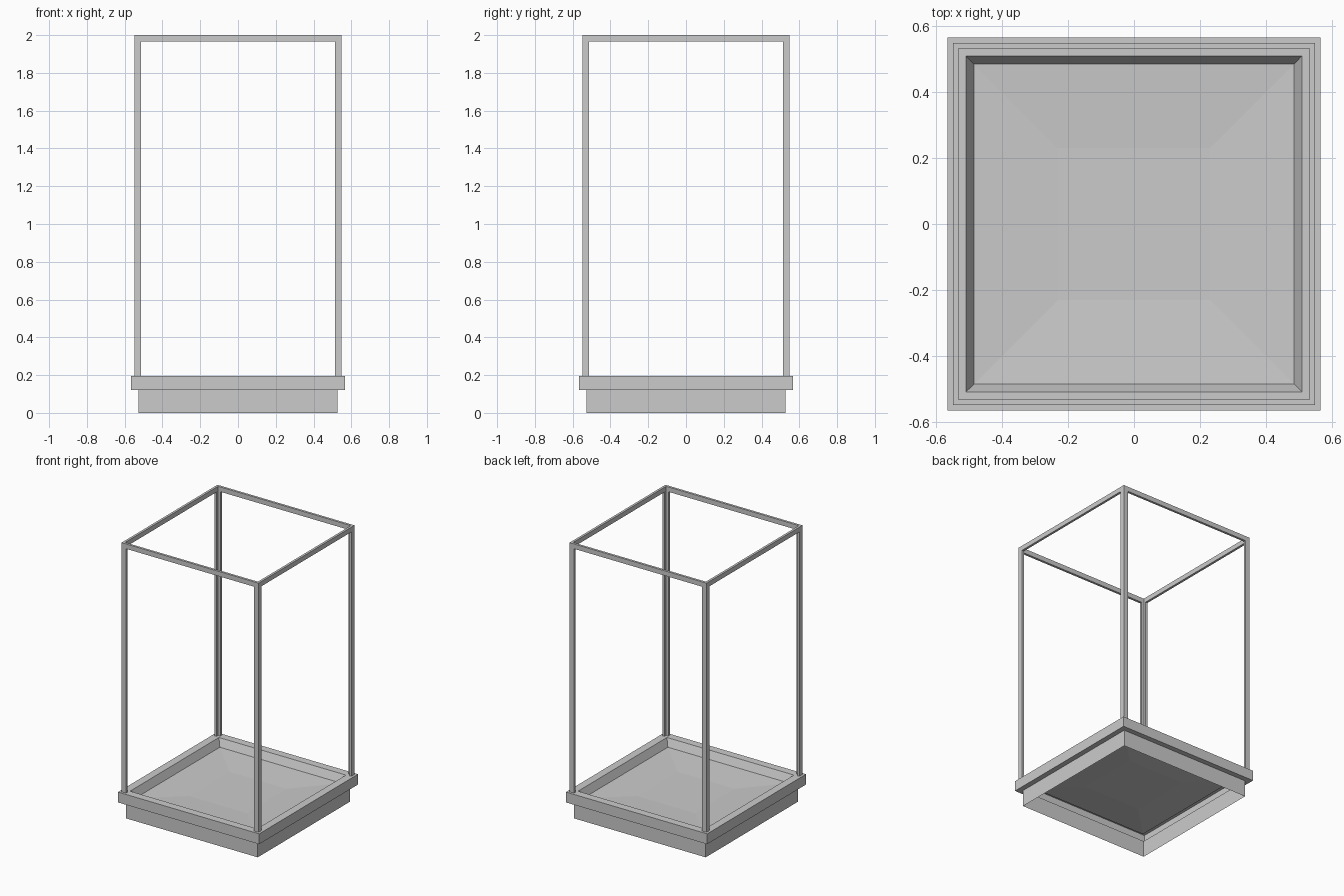
import bpy, bmesh, math
from mathutils import Matrix

if "Cube" in bpy.data.objects:
    bpy.data.objects.remove(bpy.data.objects["Cube"])

OUT, LEG, THICK = 0.549, 0.035, 0.017   # frame half-width, strip width, strip thickness
RIM_Z, TOP_Z = 0.195, 2.0


def finish(bm, name, fix_normals=True):
    if fix_normals:
        bmesh.ops.recalc_face_normals(bm, faces=bm.faces)
    me = bpy.data.meshes.new(name)
    bm.to_mesh(me)
    bm.free()
    ob = bpy.data.objects.new(name, me)
    bpy.context.collection.objects.link(ob)
    return ob


def square_loops(name, profile, closed=False):
    """Skin square rings given as (half-width, z); close the tube or cap the last ring."""
    bm = bmesh.new()
    rings = [[bm.verts.new((sx * r, sy * r, z))
              for sx, sy in ((-1, -1), (1, -1), (1, 1), (-1, 1))] for r, z in profile]
    pairs = list(zip(rings, rings[1:]))
    if closed:
        pairs.append((rings[-1], rings[0]))
    for a, b in pairs:
        for i in range(4):
            j = (i + 1) % 4
            bm.faces.new((a[i], a[j], b[j], b[i]))
    if not closed:
        bm.faces.new(rings[-1])
    return finish(bm, name, closed)


# Shower tray: hollow skirt, overhanging rim, basin with gently sloping floor
square_loops("shower_tray", [
    (0.528, 0.0), (0.528, 0.12), (0.566, 0.12), (0.566, RIM_Z),
    (0.509, RIM_Z), (0.485, 0.14), (0.23, 0.127)])

# Top rail: flat strips joined in a square
square_loops("top_rail", [
    (OUT, TOP_Z - LEG), (OUT, TOP_Z), (OUT - THICK, TOP_Z), (OUT - THICK, TOP_Z - LEG)],
    closed=True)


# Corner posts: L-shaped angle profile, turned to each corner
def corner_post(name, angle):
    o, a, t = OUT, OUT - LEG, OUT - THICK
    bm = bmesh.new()
    outline = [(o, o), (a, o), (a, t), (t, t), (t, a), (o, a)]
    face = bm.faces.new([bm.verts.new((x, y, RIM_Z)) for x, y in outline])
    ext = bmesh.ops.extrude_face_region(bm, geom=[face], use_keep_orig=True)
    top = [g for g in ext["geom"] if isinstance(g, bmesh.types.BMVert)]
    bmesh.ops.translate(bm, verts=top, vec=(0, 0, TOP_Z - LEG - RIM_Z))
    bmesh.ops.transform(bm, matrix=Matrix.Rotation(angle, 4, 'Z'), verts=bm.verts)
    return finish(bm, name)


for i, corner in enumerate(("back_right", "back_left", "front_left", "front_right")):
    corner_post(corner + "_post", i * math.pi / 2)
